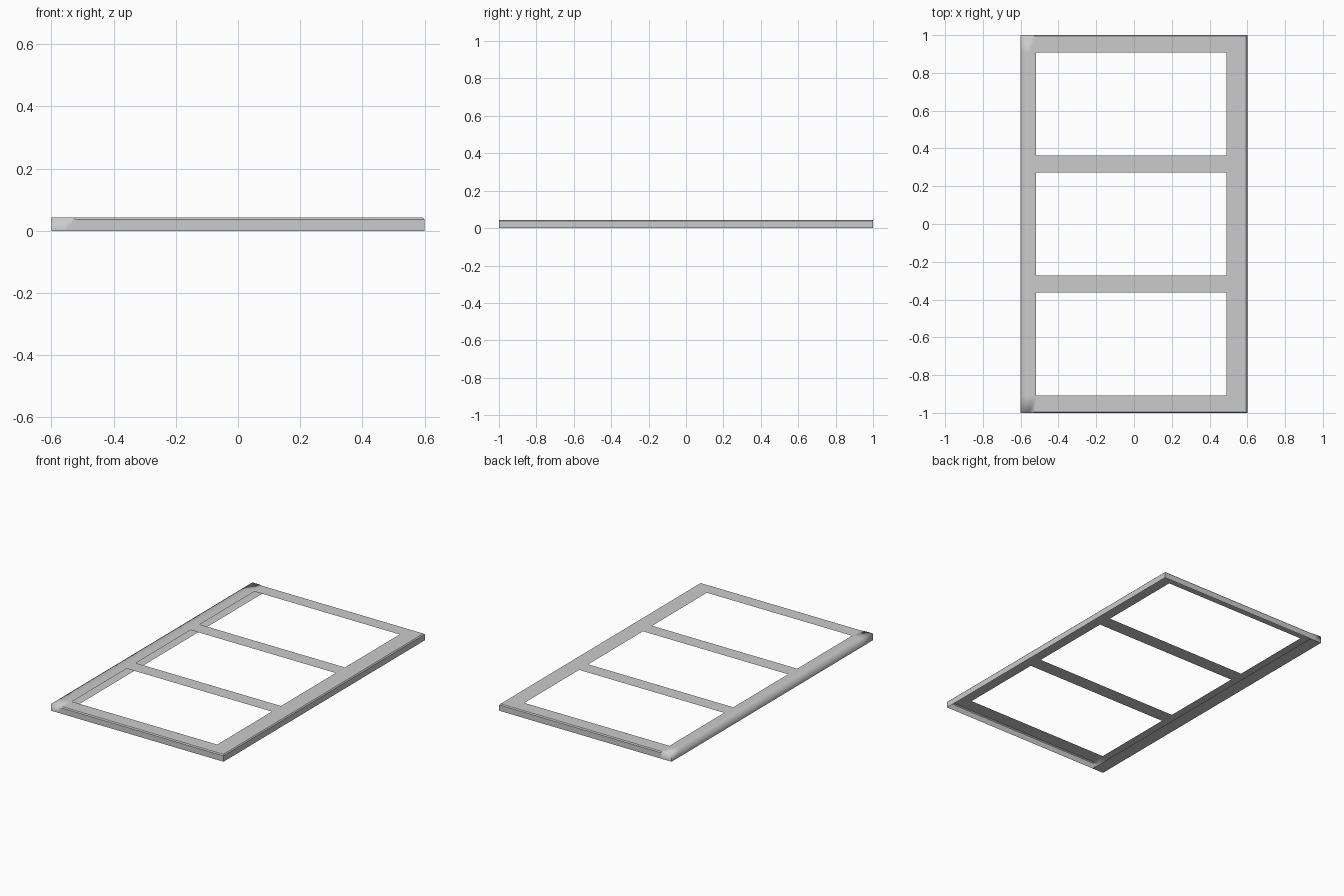
import bpy, bmesh, math

if "Cube" in bpy.data.objects:
    bpy.data.objects.remove(bpy.data.objects["Cube"])

H = 0.043            # panel height
C = 0.006            # small chamfer along three top edges
XS = [-0.60, -0.555, -0.52, 0.49, 0.60]
YS = [-1.0, -0.907, -0.363, -0.272, 0.272, 0.363, 0.907, 1.0]

bm = bmesh.new()


def quad(*pts):
    bm.faces.new([bm.verts.new(p) for p in pts])


def cham(x):
    return C if x > -0.54 else 0.0


def top(x, y):
    # point on the top sheet, pulled in where the rim is chamfered
    c = cham(x)
    px = x - C if x == XS[-1] else x
    py = y - math.copysign(c, y) if abs(y) == 1.0 else y
    return (px, py, H)


# top sheet with three rectangular openings
for i in range(len(XS) - 1):
    for j in range(len(YS) - 1):
        if i == 2 and j in (1, 3, 5):
            continue
        a, b, c, d = XS[i], XS[i + 1], YS[j], YS[j + 1]
        quad(top(a, c), top(b, c), top(b, d), top(a, d))

# skirt walls and chamfers, running round the whole rim
rim = [(x, -1.0) for x in XS] + [(XS[-1], y) for y in YS[1:]]
rim += [(x, 1.0) for x in XS[-2::-1]] + [(XS[0], y) for y in YS[-2:0:-1]]
for (ax, ay), (bx, by) in zip(rim, rim[1:] + rim[:1]):
    az, bz = H - cham(ax), H - cham(bx)
    quad((ax, ay, 0), (bx, by, 0), (bx, by, bz), (ax, ay, az))
    if cham(ax) or cham(bx):
        quad((ax, ay, az), (bx, by, bz), top(bx, by), top(ax, ay))

# bottom flange that folds the left side into a channel
for c, d in zip(YS, YS[1:]):
    quad((-0.6, c, 0), (-0.6, d, 0), (-0.52, d, 0), (-0.52, c, 0))

bmesh.ops.remove_doubles(bm, verts=bm.verts, dist=0.0005)
bmesh.ops.dissolve_degenerate(bm, edges=bm.edges, dist=0.0005)

# smooth fold along the left top edge, crisp edges elsewhere
for f in bm.faces:
    f.smooth = True
for e in bm.edges:
    fold = all(v.co.x < -0.55 and v.co.z > H - 0.001 for v in e.verts)
    if not fold and len(e.link_faces) == 2:
        e.smooth = e.calc_face_angle(0) < math.radians(30)

mesh = bpy.data.meshes.new("panel_frame")
bm.to_mesh(mesh)
bm.free()
bpy.context.collection.objects.link(bpy.data.objects.new("panel_frame", mesh))
